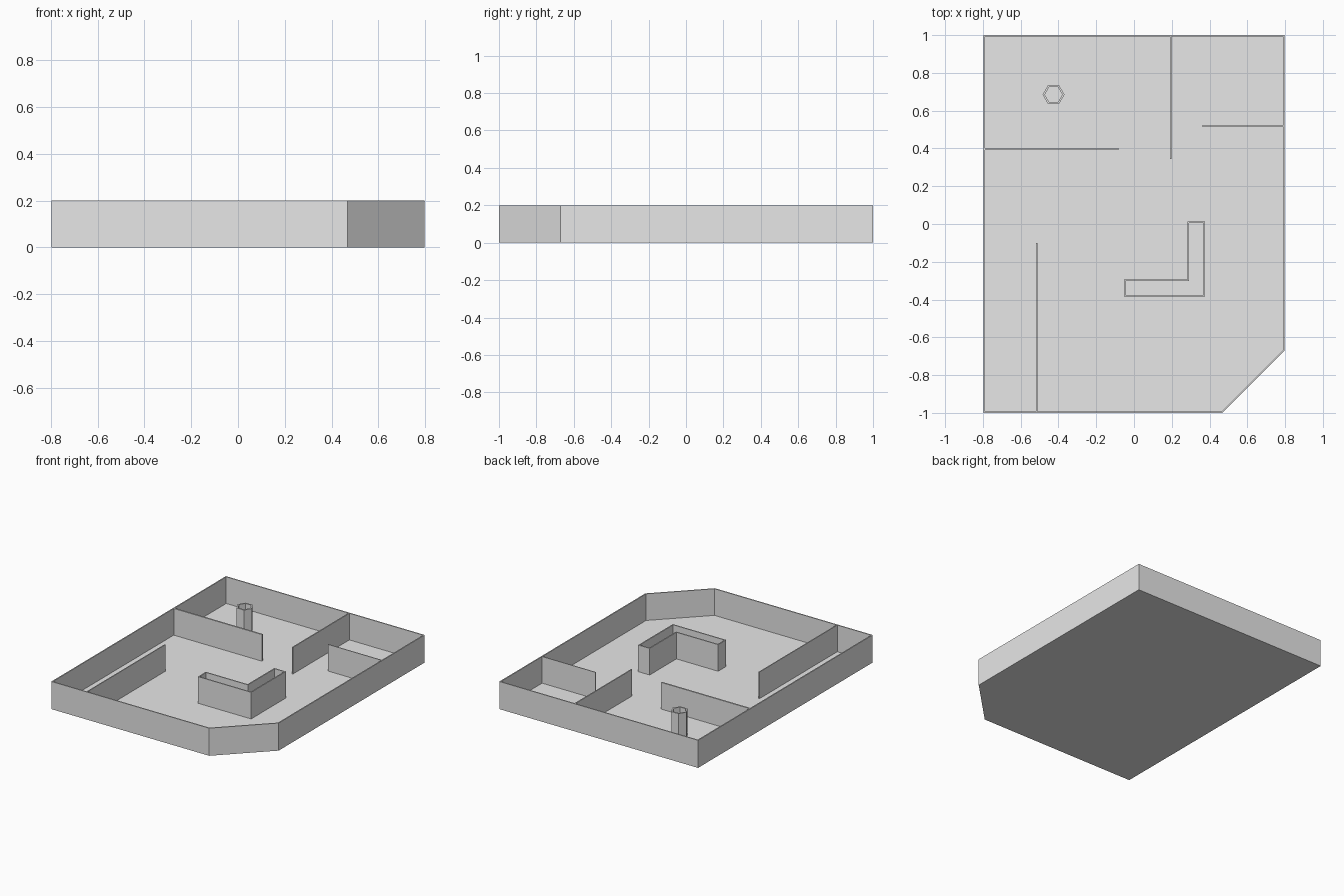
import bpy
import bmesh
from math import cos, sin, pi
from mathutils import Vector

cube = bpy.data.objects.get("Cube")
if cube:
    bpy.data.objects.remove(cube, do_unlink=True)

TOP = 0.2       # height of every wall
FLOOR = 0.007   # floor thickness
WALL = 0.008    # usual wall thickness

grey = bpy.data.materials.new("plain grey")
grey.use_nodes = True
grey.diffuse_color = (0.8, 0.8, 0.8, 1)
grey.node_tree.nodes["Principled BSDF"].inputs["Base Color"].default_value = (0.8, 0.8, 0.8, 1)


def finish(name, bm):
    bmesh.ops.recalc_face_normals(bm, faces=bm.faces)
    mesh = bpy.data.meshes.new(name)
    bm.to_mesh(mesh)
    bm.free()
    mesh.materials.append(grey)
    obj = bpy.data.objects.new(name, mesh)
    bpy.context.collection.objects.link(obj)
    return obj


def inset(outline, t):
    """Mitred inward offset of a counter-clockwise outline."""
    pts = [Vector(p) for p in outline]
    result = []
    for i, p in enumerate(pts):
        a = (p - pts[i - 1]).normalized()
        b = (pts[(i + 1) % len(pts)] - p).normalized()
        na, nb = Vector((-a.y, a.x)), Vector((-b.y, b.x))
        result.append(p + (na + nb) * t / (1 + na.dot(nb)))
    return result


def hollow(name, outline, t, base, floor=None):
    """Upright walls along an outline, closed by a floor if one is given."""
    bm = bmesh.new()
    inner = inset(outline, t)
    inner_base = base if floor is None else floor
    levels = [(outline, base), (outline, TOP), (inner, TOP), (inner, inner_base)]
    loops = [[bm.verts.new((p[0], p[1], z)) for p in pts] for pts, z in levels]
    n = len(outline)
    for low, high in zip(loops, loops[1:]):
        for i in range(n):
            j = (i + 1) % n
            bm.faces.new((low[i], low[j], high[j], high[i]))
    if floor is not None:
        bm.faces.new(loops[0])
        bm.faces.new(loops[-1])
    return finish(name, bm)


def partition(name, x0, x1, y0, y1):
    """Thin straight wall standing on the floor."""
    bm = bmesh.new()
    bmesh.ops.create_cube(bm, size=1)
    for v in bm.verts:
        v.co = (x1 if v.co.x > 0 else x0,
                y1 if v.co.y > 0 else y0,
                TOP if v.co.z > 0 else FLOOR)
    return finish(name, bm)


# Tray: floor and outer walls with one cut corner
X, Y = 0.797, 1.0
hollow("tray", [(-X, -Y), (0.469, -Y), (X, -0.672), (X, Y), (-X, Y)], WALL, 0, FLOOR)

# Partitions running in from the outer walls
XI, YI = X - WALL, Y - WALL
partition("left_back_partition", 0.36, XI, 0.515, 0.521)
partition("back_partition", 0.191, 0.199, 0.345, YI)
partition("right_partition", -XI, -0.082, 0.391, 0.402)
partition("front_partition", -0.519, -0.512, -YI, -0.1)

# Hollow L-shaped counter
hollow("corner_counter",
       [(-0.052, -0.385), (0.375, -0.385), (0.375, 0.012),
        (0.283, 0.012), (0.283, -0.294), (-0.052, -0.294)], WALL, FLOOR)

# Hollow six-sided column
column = [(-0.426 + 0.058 * cos(k * pi / 3), 0.685 + 0.058 * sin(k * pi / 3)) for k in range(6)]
hollow("hexagonal_column", column, 0.01, FLOOR)
